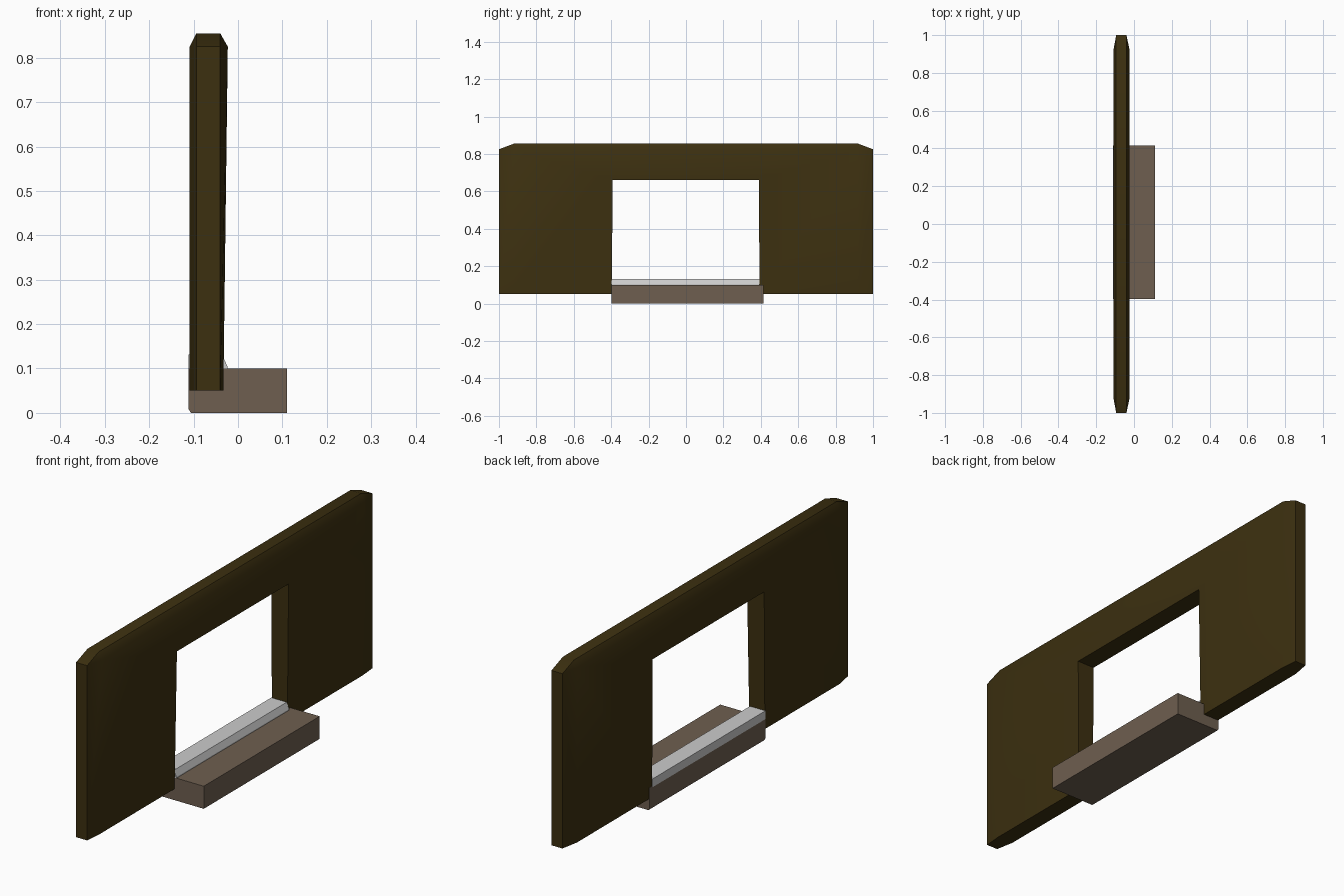
import bpy, bmesh

if "Cube" in bpy.data.objects:
    bpy.data.objects.remove(bpy.data.objects["Cube"])


def material(name, rgb):
    m = bpy.data.materials.new(name)
    m.diffuse_color = (*rgb, 1)
    m.use_nodes = True
    m.node_tree.nodes["Principled BSDF"].inputs["Base Color"].default_value = m.diffuse_color
    return m


def finish(name, bm, mat=None, smooth=False):
    bmesh.ops.recalc_face_normals(bm, faces=bm.faces)
    me = bpy.data.meshes.new(name)
    bm.to_mesh(me)
    bm.free()
    ob = bpy.data.objects.new(name, me)
    bpy.context.collection.objects.link(ob)
    if mat:
        me.materials.append(mat)
    if smooth:
        bpy.ops.object.select_all(action='DESELECT')
        ob.select_set(True)
        bpy.context.view_layer.objects.active = ob
        bpy.ops.object.shade_smooth_by_angle(angle=0.6)
    return ob


def prism(name, profile, y0, y1, mat=None):
    """Extrude an x-z profile along y."""
    bm = bmesh.new()
    a, b = [[bm.verts.new((x, y, z)) for x, z in profile] for y in (y0, y1)]
    bm.faces.new(a)
    bm.faces.new(b)
    n = len(profile)
    for i in range(n):
        j = (i + 1) % n
        bm.faces.new((a[i], a[j], b[j], b[i]))
    return finish(name, bm, mat)


wood = material("dark_wood", (0.045, 0.029, 0.005))
stone = material("brown_step", (0.156, 0.114, 0.080))

# Door surround: two flat sides with an opening, bevelled towards a narrower rim
BOTTOM, SHOULDER, TOP = 0.05, 0.825, 0.855
face_outline = [(-0.92, BOTTOM), (-0.92, SHOULDER), (0.92, SHOULDER), (0.92, BOTTOM),
                (0.393, BOTTOM), (0.39, 0.66), (-0.392, 0.66), (-0.397, BOTTOM)]
rim_outline = [(-1, BOTTOM), (-1, SHOULDER), (-0.92, TOP),
               (0.92, TOP), (1, SHOULDER), (1, BOTTOM)]


def front_x(z):
    return -0.033 + 0.010 * (z - BOTTOM) / (SHOULDER - BOTTOM)


bm = bmesh.new()
faces, rims = [], []
for side in (0, 1):
    f = [bm.verts.new((front_x(z) if side else -0.109, y, z)) for y, z in face_outline]
    r = [bm.verts.new((-0.040 if side else -0.094, y, z)) for y, z in rim_outline]
    # left leg, lintel and right leg
    for quad in ((0, 1, 6, 7), (1, 2, 5, 6), (2, 3, 4, 5)):
        bm.faces.new([f[i] for i in quad])
    # bevels and corner triangles
    bm.faces.new((r[0], r[1], f[1], f[0]))
    bm.faces.new((r[1], r[2], f[1]))
    bm.faces.new((r[2], r[3], f[2], f[1]))
    bm.faces.new((r[3], r[4], f[2]))
    bm.faces.new((r[4], r[5], f[3], f[2]))
    faces.append(f)
    rims.append(r)
(fa, fb), (ra, rb) = faces, rims
# rim, opening jambs and undersides of the legs
for i in range(5):
    bm.faces.new((ra[i], ra[i + 1], rb[i + 1], rb[i]))
for i in (4, 5, 6):
    bm.faces.new((fa[i], fa[i + 1], fb[i + 1], fb[i]))
bm.faces.new((ra[0], fa[0], fa[7], fb[7], fb[0], rb[0]))
bm.faces.new((ra[5], fa[3], fa[4], fb[4], fb[3], rb[5]))
finish("door_surround", bm, wood, smooth=True)

# Step block with a slightly eased lower edge
prism("step", [(-0.106, 0), (0.11, 0), (0.11, 0.10), (-0.111, 0.10), (-0.111, 0.008)],
      -0.397, 0.415, stone)

# Threshold strip lying in the opening
prism("threshold", [(-0.112, 0.095), (-0.024, 0.095), (-0.024, 0.105),
                    (-0.036, 0.132), (-0.112, 0.132)], -0.397, 0.393)
